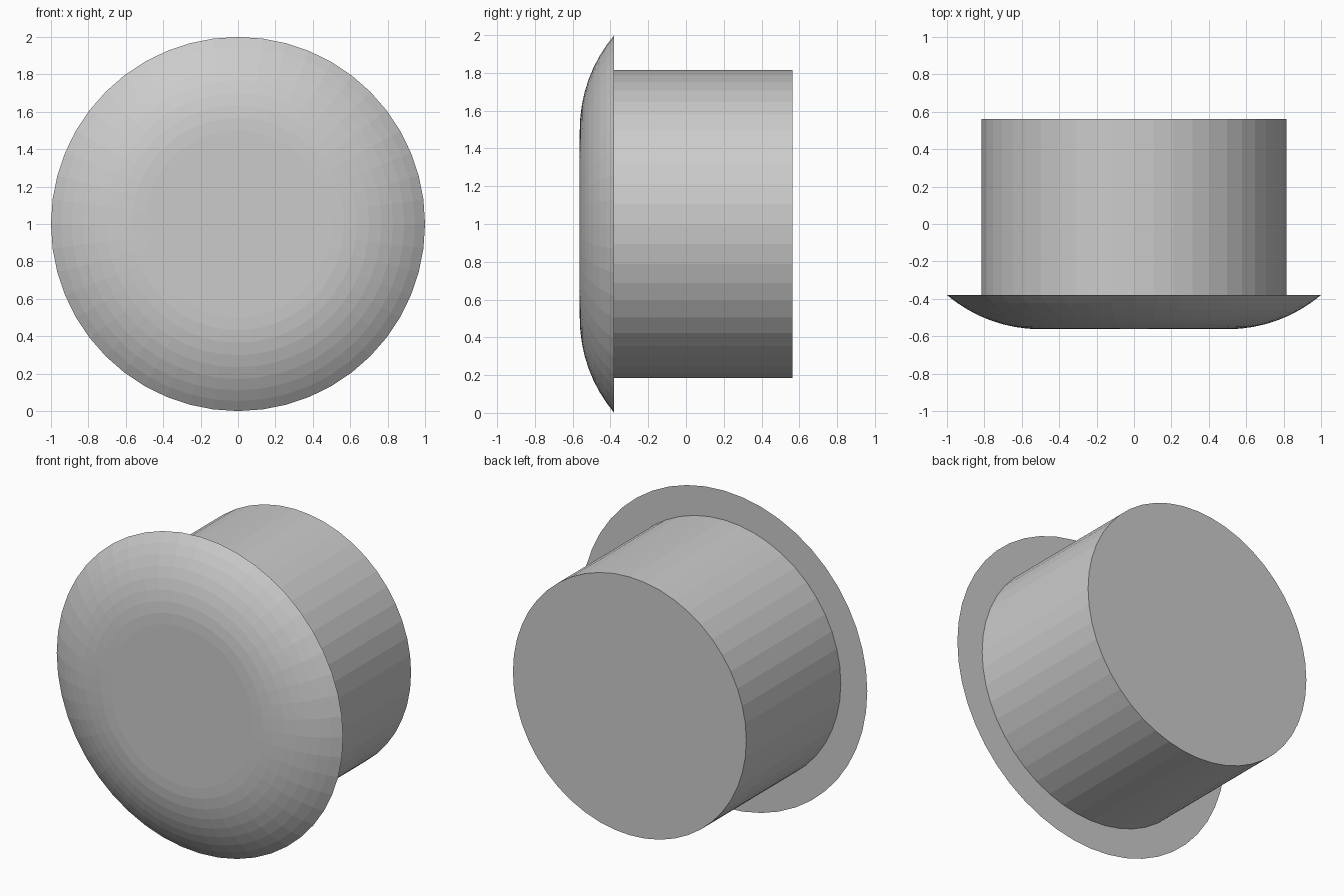
import bpy, math

if "Cube" in bpy.data.objects:
    bpy.data.objects.remove(bpy.data.objects["Cube"])

SEGMENTS = 48
CENTRE_Z = 1.0


def lathe(name, profile):
    """Revolve (radius, y) points about the y axis, capping both ends."""
    verts, faces = [], []
    for r, y in profile:
        for i in range(SEGMENTS):
            a = 2 * math.pi * i / SEGMENTS
            verts.append((r * math.cos(a), y, CENTRE_Z + r * math.sin(a)))
    for k in range(len(profile) - 1):
        for i in range(SEGMENTS):
            j = (i + 1) % SEGMENTS
            a, b = k * SEGMENTS, (k + 1) * SEGMENTS
            faces.append((a + i, a + j, b + j, b + i))
    last = (len(profile) - 1) * SEGMENTS
    faces.append(tuple(reversed(range(SEGMENTS))))
    faces.append(tuple(range(last, last + SEGMENTS)))
    mesh = bpy.data.meshes.new(name)
    mesh.from_pydata(verts, [], [tuple(reversed(f)) for f in faces])
    mesh.update()
    obj = bpy.data.objects.new(name, mesh)
    bpy.context.collection.objects.link(obj)
    return obj


# Button head: flat centre curving back to a sharp rim
front, rim, flat_r = -0.5625, -0.38, 0.5
depth = rim - front
arc_r = ((1 - flat_r) ** 2 + depth ** 2) / (2 * depth)
sweep = math.asin((1 - flat_r) / arc_r)
STEPS = 8
head_profile = [(flat_r + arc_r * math.sin(sweep * t / STEPS),
                 front + arc_r * (1 - math.cos(sweep * t / STEPS)))
                for t in range(STEPS + 1)]
lathe("button_head", head_profile)

# Cylindrical body behind the head
lathe("button_body", [(0.815, rim), (0.815, 0.5625)])
